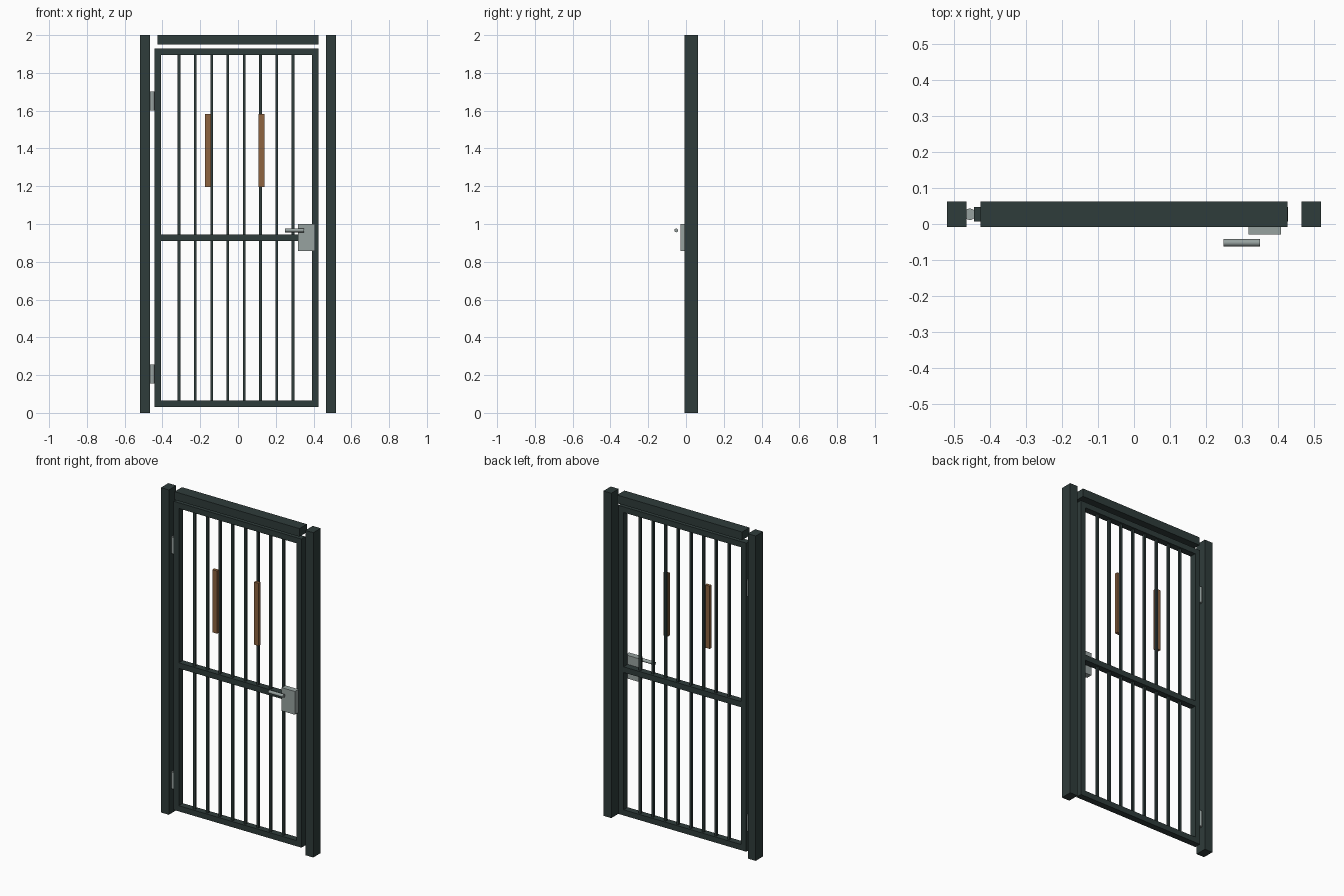
import bpy
import math

if "Cube" in bpy.data.objects:
    bpy.data.objects.remove(bpy.data.objects["Cube"])


def material(name, rgb):
    m = bpy.data.materials.new(name)
    m.diffuse_color = (*rgb, 1)
    m.use_nodes = True
    m.node_tree.nodes["Principled BSDF"].inputs["Base Color"].default_value = m.diffuse_color
    return m


STEEL = material("dark_green_steel", (0.028, 0.045, 0.043))
METAL = material("brushed_grey", (0.31, 0.36, 0.35))
WOOD = material("brown_wood", (0.27, 0.125, 0.05))


def box(name, x, y, z, mat):
    """Box from (min, max) pairs on each axis."""
    bpy.ops.mesh.primitive_cube_add(size=1)
    o = bpy.context.object
    o.name = name
    for v in o.data.vertices:
        v.co = [p[0] if c < 0 else p[1] for c, p in zip(v.co, (x, y, z))]
    o.data.materials.append(mat)
    return o


def rod(name, centre, radius, length, mat, rot=(0, 0, 0), sides=16):
    bpy.ops.mesh.primitive_cylinder_add(vertices=sides, radius=radius, depth=length,
                                        location=centre, rotation=rot)
    o = bpy.context.object
    o.name = name
    o.data.materials.append(mat)
    bpy.ops.object.shade_smooth_by_angle(angle=math.radians(40))
    return o


# fixed frame: two posts and the head beam
DEPTH = (-0.009, 0.063)
box("left_post", (-0.519, -0.465), DEPTH, (0, 2), STEEL)
box("right_post", (0.465, 0.519), DEPTH, (0, 2), STEEL)
box("head_beam", (-0.426, 0.425), DEPTH, (1.95, 2), STEEL)

# gate leaf: stiles and rails
GATE = (0.007, 0.047)
MID = 0.027
box("hinge_stile", (-0.443, -0.408), GATE, (0.03, 1.93), STEEL)
box("lock_stile", (0.392, 0.427), GATE, (0.03, 1.93), STEEL)
for name, z in (("bottom_rail", 0.03), ("middle_rail", 0.91), ("top_rail", 1.895)):
    box(name, (-0.408, 0.392), GATE, (z, z + 0.035), STEEL)

# vertical bars
for i in range(8):
    x = -0.312 + i * 0.0862
    box(f"bar_{i + 1}", (x - 0.007, x + 0.007), (MID - 0.007, MID + 0.007),
        (0.065, 1.895), STEEL)

# hinges between the left post and the gate
for name, z in (("lower_hinge", 0.205), ("upper_hinge", 1.652)):
    rod(name, (-0.455, MID, z), 0.016, 0.1, METAL)

# lock case and lever
box("lock_case", (0.318, 0.408), (-0.029, 0.007), (0.857, 1.0), METAL)
rod("lever", (0.299, -0.052, 0.966), 0.01, 0.101, METAL, (0, math.pi / 2, 0))

# wooden grips in front of the bars
for name, x in (("left_grip", (-0.176, -0.143)), ("right_grip", (0.109, 0.14))):
    box(name, x, (0.001, 0.021), (1.197, 1.583), WOOD)
